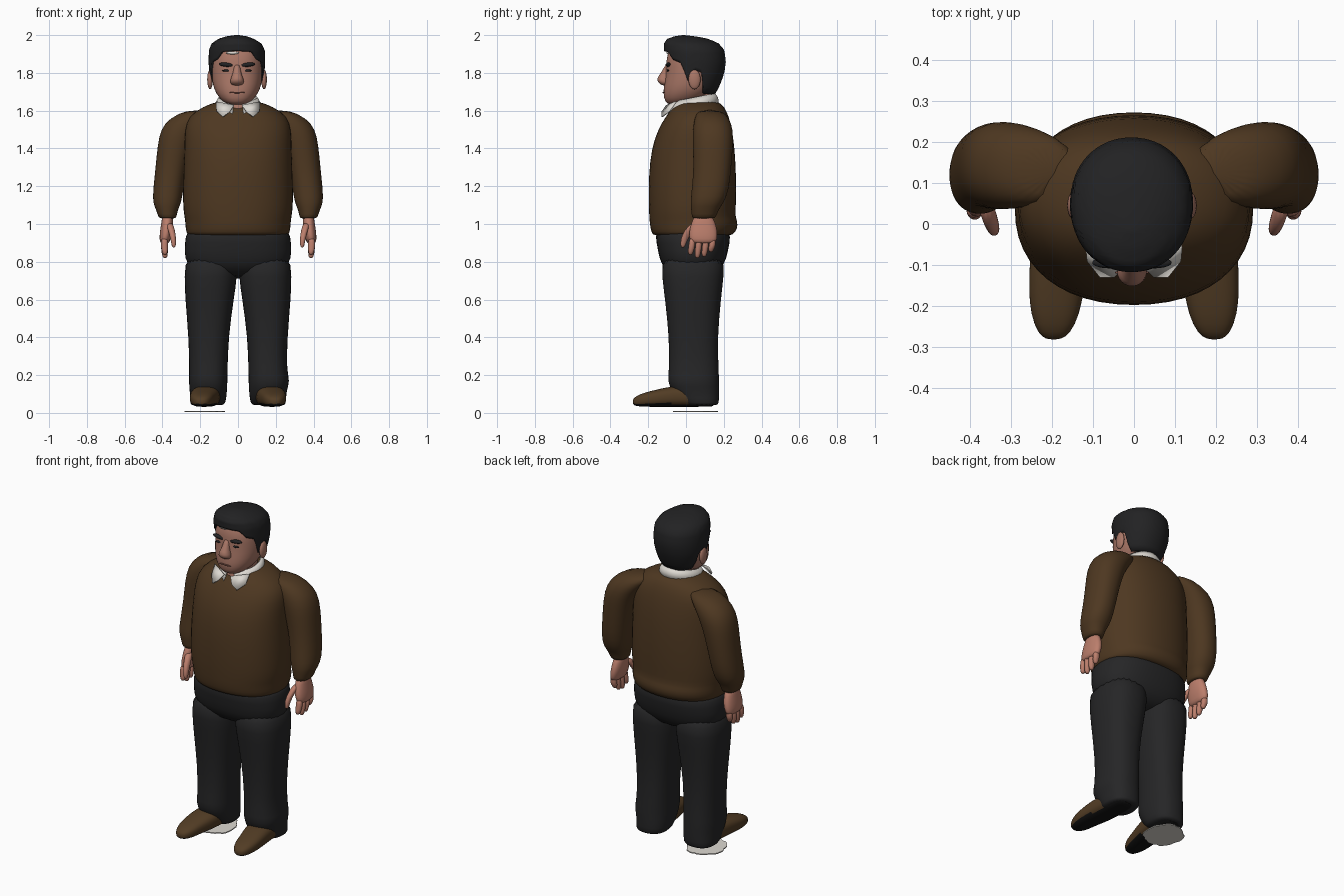
import bpy, bmesh, math, random
from mathutils import Vector

cube = bpy.data.objects.get("Cube")
if cube:
    bpy.data.objects.remove(cube)


def material(name, r, g, b):
    m = bpy.data.materials.new(name)
    m.use_nodes = True
    m.diffuse_color = (r, g, b, 1)
    bsdf = next(n for n in m.node_tree.nodes if n.type == "BSDF_PRINCIPLED")
    bsdf.inputs["Base Color"].default_value = (r, g, b, 1)
    bsdf.inputs["Roughness"].default_value = 0.9
    return m


WOOL = material("brown wool", 0.076, 0.039, 0.015)
CLOTH = material("charcoal cloth", 0.019, 0.019, 0.02)
HAIR = material("black hair", 0.016, 0.016, 0.017)
SKIN = material("skin", 0.5, 0.21, 0.15)
FACE = material("face skin", 0.4, 0.185, 0.135)
LIP = material("lip", 0.2, 0.08, 0.06)
WHITE = material("off white", 0.72, 0.69, 0.64)
LEATHER = material("brown leather", 0.085, 0.046, 0.018)
SOLE = material("black sole", 0.006, 0.006, 0.006)


def finish(name, bm, mats, subdiv=0):
    bmesh.ops.recalc_face_normals(bm, faces=bm.faces)
    for f in bm.faces:
        f.smooth = True
    mesh = bpy.data.meshes.new(name)
    bm.to_mesh(mesh)
    bm.free()
    for m in mats:
        mesh.materials.append(m)
    ob = bpy.data.objects.new(name, mesh)
    bpy.context.collection.objects.link(ob)
    if subdiv:
        mod = ob.modifiers.new("smooth", "SUBSURF")
        mod.levels = mod.render_levels = subdiv
    return ob


def oval(t, a0, a1, b0, b1, power=2.0):
    """Point at angle t on a rounded outline filling the given bounds."""
    c, s = math.cos(t), math.sin(t)
    e = 2 / power
    return ((a0 + a1) / 2 + (a1 - a0) / 2 * math.copysign(abs(c) ** e, c),
            (b0 + b1) / 2 + (b1 - b0) / 2 * math.copysign(abs(s) ** e, s))


def skin_rings(bm, rings, caps=True):
    rings = [[bm.verts.new(p) for p in ring] for ring in rings]
    for lo, hi in zip(rings, rings[1:]):
        n = len(lo)
        for i in range(n):
            j = (i + 1) % n
            bm.faces.new((lo[i], lo[j], hi[j], hi[i]))
    if caps:
        bm.faces.new(rings[0])
        bm.faces.new(rings[-1])


def loft(name, rows, mats, side=1, power=2.2, segs=24, along_y=False, rule=None, subdiv=1):
    """Rows are (height, x0, x1, y0, y1); along_y swaps the roles of y and z."""
    bm = bmesh.new()
    rings = []
    for h, *box in rows:
        ring = []
        for i in range(segs):
            a, b = oval(math.tau * i / segs, *box, power)
            ring.append((a * side, h, b) if along_y else (a * side, b, h))
        rings.append(ring)
    skin_rings(bm, rings)
    if rule:
        for f in bm.faces:
            f.material_index = rule(f.calc_center_median())
    return finish(name, bm, mats, subdiv)


def ball(name, centre, size, mat, tilt=0.0):
    bm = bmesh.new()
    bmesh.ops.create_uvsphere(bm, u_segments=20, v_segments=12, radius=1)
    bmesh.ops.scale(bm, vec=size, verts=bm.verts)
    ob = finish(name, bm, [mat])
    ob.location = centre
    ob.rotation_euler.y = tilt
    return ob


def sym(z, w, y0, y1, cx=0.0):
    return (z, cx - w, cx + w, y0, y1)


# Sweater body and trouser seat
loft("sweater_body", [
    sym(.94, .25, -.15, .22), sym(.94, .272, -.18, .25), sym(.975, .28, -.19, .275),
    sym(1.015, .282, -.195, .275), sym(1.04, .286, -.196, .262), sym(1.1, .295, -.2, .267),
    sym(1.25, .292, -.2, .268), sym(1.4, .285, -.185, .26), sym(1.5, .285, -.15, .245),
    sym(1.57, .265, -.108, .228), sym(1.62, .19, -.07, .205), sym(1.655, .1, -.03, .17)], [WOOL])
loft("trouser_seat", [
    sym(.71, .17, -.06, .14), sym(.78, .28, -.135, .205), sym(.86, .286, -.15, .225),
    sym(.94, .28, -.165, .24), sym(.98, .265, -.155, .22)], [CLOTH], power=2.4)

# Limbs, hands and shoes on each side
for label, s in (("left", 1), ("right", -1)):
    loft(label + "_sleeve", [
        (1.03, .34, .4, .045, .135), (1.03, .325, .422, .03, .16), (1.075, .32, .432, .028, .17),
        (1.11, .3, .452, .022, .2), (1.18, .29, .45, .03, .228), (1.3, .27, .437, .04, .24),
        (1.42, .24, .426, .035, .25), (1.5, .2, .41, .035, .25), (1.56, .15, .365, .045, .23),
        (1.605, .12, .27, .06, .19)], [WOOL], s)
    flare = .015 if s > 0 else 0
    loft(label + "_trouser_leg", [
        (.04, .085, .245, .0, .165), (.045, .065, .255, -.02, .175), (.11, .058, .255, -.075, .176),
        (.17, .055, .262 + flare, -.1, .176), (.22, .055, .258, -.09, .174), (.4, .05, .262, -.09, .167),
        (.6, .022, .28, -.112, .186), (.72, .003, .285, -.128, .2), (.85, .003, .28, -.135, .21)],
        [CLOTH], s, power=2.4)
    loft(label + "_shoe", [
        (-.282, .18, .212, .045, .07), (-.268, .155, .234, .036, .088), (-.22, .132, .252, .032, .108),
        (-.16, .122, .257, .032, .122), (-.08, .098, .254, .032, .142), (.02, .09, .245, .032, .145),
        (.12, .095, .24, .032, .13), (.155, .12, .22, .034, .1)], [LEATHER, SOLE], s,
        power=2.6, along_y=True, rule=lambda c: int(c.z < .05))
    loft(label + "_palm", [
        (1.06, .345, .4, .05, .13), (1.01, .343, .405, .03, .155), (.96, .345, .414, .015, .168),
        (.92, .358, .416, .018, .165), (.895, .365, .412, .03, .155)], [SKIN], s)
    # Fingers hang from the palm, each a little shifted
    for k, tip in enumerate((.835, .818, .825, .85)):
        y = .034 + .036 * k
        loft(f"{label}_finger_{k + 1}", [
            (.93, .37, .408, y - .018, y + .018), (.88, .37, .41, y - .021, y + .015),
            (tip + .02, .37, .404, y - .026, y + .007), (tip, .377, .396, y - .02, y)],
            [SKIN], s, segs=10)
    loft(label + "_thumb", [
        (1.01, .345, .385, .03, .08), (.965, .332, .37, -.012, .04), (.92, .326, .358, -.03, .01),
        (.885, .328, .352, -.03, -.002), (.875, .334, .346, -.025, -.01)], [SKIN], s, segs=10)

# Head, neck and features
CX = -.005
loft("neck", [sym(1.56, .075, -.095, .12), sym(1.62, .078, -.07, .135), sym(1.72, .08, -.05, .15)], [FACE])
loft("head", [
    sym(1.63, .035, -.085, .0, CX), sym(1.645, .075, -.112, .06, CX), sym(1.69, .113, -.122, .13, CX),
    sym(1.74, .131, -.117, .17, CX), sym(1.8, .137, -.107, .18, CX), sym(1.86, .137, -.107, .18, CX),
    sym(1.92, .127, -.095, .17, CX), sym(1.965, .08, -.04, .13, CX)], [FACE])
loft("nose", [
    sym(1.732, .02, -.125, -.08, CX), sym(1.745, .04, -.145, -.08, CX), sym(1.768, .036, -.16, -.08, CX),
    sym(1.8, .021, -.132, -.08, CX), sym(1.85, .016, -.108, -.08, CX)], [FACE], segs=12)
ball("mouth", (CX, -.118, 1.696), (.042, .006, .004), LIP)
ball("forehead_streak", (-.03, -.094, 1.906), (.035, .009, .008), WHITE)
for label, s in (("left", 1), ("right", -1)):
    ball(label + "_ear", (CX + s * .143, .045, 1.765), (.015, .032, .052), FACE)
    ball(label + "_eyebrow", (CX + s * .055, -.094, 1.843), (.042, .014, .011), HAIR, s * -.1)
    ball(label + "_eye", (CX + s * .055, -.096, 1.812), (.024, .006, .006), HAIR)


def lookup(table, key):
    """Linear interpolation of the columns of a table sorted by its first entry."""
    for lo, hi in zip(table, table[1:]):
        if key <= hi[0]:
            t = max(0, (key - lo[0]) / (hi[0] - lo[0]))
            return [a + (b - a) * t for a, b in zip(lo[1:], hi[1:])]
    return list(table[-1][1:])


# Hair cap: a dome whose lower edge follows the hairline
dome = [(1.68, -.105, .1, -.05, .15), (1.73, -.132, .125, -.075, .178), (1.8, -.152, .14, -.1, .203),
        (1.86, -.156, .144, -.112, .211), (1.92, -.154, .142, -.117, .203), (1.955, -.14, .125, -.117, .175),
        (1.98, -.105, .085, -.1, .12), (1.994, -.06, .045, -.06, .05), (2.0, -.015, .005, -.02, -.01)]
hairline = [(-1, 1.685), (-.35, 1.69), (-.2, 1.8), (.08, 1.82), (.15, 1.75), (.33, 1.76),
            (.42, 1.85), (.72, 1.87), (.85, 1.91), (1, 1.915)]
bm = bmesh.new()
rings = [[] for _ in range(18)]
for i in range(64):
    t = math.tau * i / 64
    edge = lookup(hairline, -math.sin(t))[0]
    for j in range(17):
        z = edge + (2.0 - edge) * (1 - (1 - j / 16) ** 1.7)
        x, y = oval(t, *lookup(dome, z), 2.1)
        rings[j + 1].append((x, y, z))
    x, y, z = rings[1][-1]
    rings[0].append((x * .8, .05 + (y - .05) * .8, z + .01))
skin_rings(bm, rings)
finish("hair", bm, [HAIR])

# Shirt collar: tilted band open at the throat, with two points
bm = bmesh.new()
rings = []
for z, w, y0, y1 in ((1.6, .125, -.1, .175), (1.635, .118, -.085, .17), (1.662, .102, -.068, .155)):
    ring = [oval(math.tau * (i + .5) / 40, -w, w, y0, y1) for i in range(40)]
    rings.append([(x, y, z + y * .2) for x, y in ring])
skin_rings(bm, rings, caps=False)
throat = [f for f in bm.faces if abs(f.calc_center_median().x) < .03 and f.calc_center_median().y < 0]
bmesh.ops.delete(bm, geom=throat, context="FACES")
for s in (1, -1):
    corners = ((.02, -.1, 1.625), (.115, -.05, 1.645), (.112, -.085, 1.595), (.08, -.125, 1.565), (.045, -.124, 1.59))
    bm.faces.new([bm.verts.new((s * x, y, z)) for x, y, z in corners])
collar = finish("shirt_collar", bm, [WHITE])
collar.modifiers.new("thickness", "SOLIDIFY").thickness = .008

# Ragged flat patch under the right heel
random.seed(4)
bm = bmesh.new()
outline = []
for i in range(36):
    t = math.tau * i / 36
    r = random.uniform(.88, 1.0)
    outline.append(Vector((-.172 + .115 * r * math.cos(t), .05 + .125 * r * math.sin(t), 0)))
skin_rings(bm, [[p + Vector((0, 0, z)) for p in outline] for z in (.004, .01)])
patch = finish("ground_patch", bm, [WHITE])
for f in patch.data.polygons:
    f.use_smooth = False
